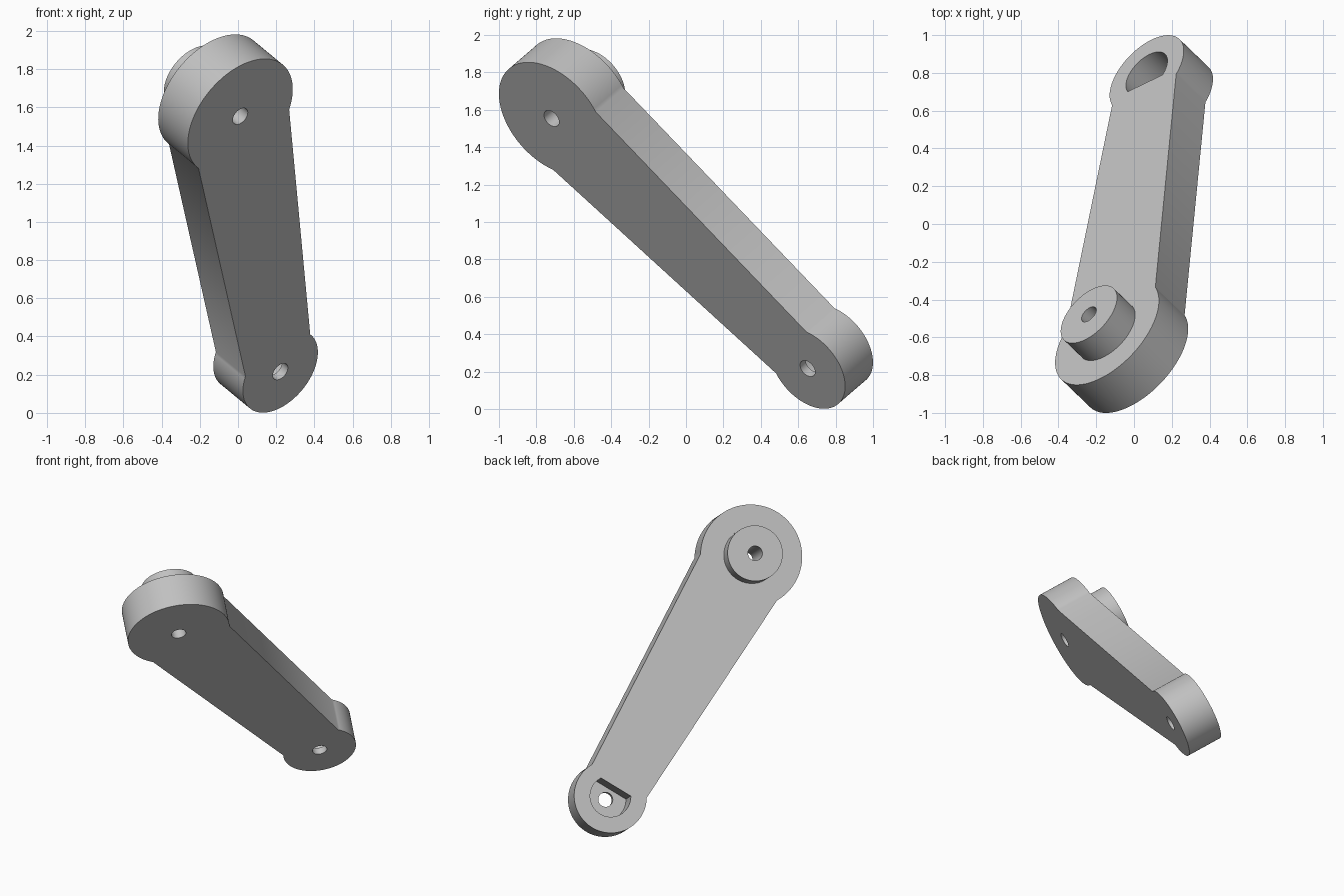
import bpy, bmesh
from math import sin, cos, acos, asin, atan2, pi, radians
from mathutils import Vector, Matrix

cube = bpy.data.objects.get("Cube")
if cube:
    bpy.data.objects.remove(cube, do_unlink=True)

# Key sizes
BIG_R, SMALL_R = 0.35, 0.25
BIG_HALF, SMALL_HALF = 0.305, 0.218      # arm half widths where it meets the ends
THICK, BOSS_R, BOSS_TOP = 0.25, 0.19, 0.405
HOLE_R, POCKET_R, POCKET_FLAT, POCKET_FLOOR = 0.05, 0.14, 0.075, 0.05

# Arm frame: local x runs along the arm, local z is the thickness
big_end = Vector((0.012, -0.719, 1.553))
small_end = Vector((0.222, 0.650, 0.216))
along = small_end - big_end
length = along.length
along.normalize()
normal = Vector((-0.62, 0.596, 0.512))
normal = (normal - along * normal.dot(along)).normalized()
across = normal.cross(along)
frame = Matrix((along, across, normal)).transposed().to_4x4()
frame.translation = big_end

grey = bpy.data.materials.new("plain grey")
grey.use_nodes = True
colour = (0.53, 0.53, 0.53, 1)
grey.diffuse_color = colour
grey.node_tree.nodes["Principled BSDF"].inputs["Base Color"].default_value = colour


def arc(cx, r, start, end, steps):
    """Points on a circle centred on the arm axis."""
    return [(cx + r * cos(start + (end - start) * i / steps),
             r * sin(start + (end - start) * i / steps)) for i in range(steps + 1)]


def prism(name, outline, z0, z1):
    """Extrude a counterclockwise outline between two local heights."""
    bm = bmesh.new()
    face = bm.faces.new([bm.verts.new((x, y, z0)) for x, y in outline])
    top = bmesh.ops.extrude_face_region(bm, geom=[face])["geom"]
    bmesh.ops.translate(bm, vec=(0, 0, z1 - z0),
                        verts=[v for v in top if isinstance(v, bmesh.types.BMVert)])
    bmesh.ops.recalc_face_normals(bm, faces=bm.faces)
    mesh = bpy.data.meshes.new(name)
    bm.to_mesh(mesh)
    bm.free()
    mesh.materials.append(grey)
    obj = bpy.data.objects.new(name, mesh)
    obj.matrix_world = frame
    bpy.context.collection.objects.link(obj)
    return obj


def disc(cx, r, steps):
    return arc(cx, r, 0, 2 * pi, steps)[:-1]


def combine(target, tool, operation):
    """Boolean the tool into the target, then discard the tool."""
    mod = target.modifiers.new(operation, "BOOLEAN")
    mod.operation, mod.solver, mod.object = operation, "EXACT", tool
    tool.hide_render = True
    bpy.context.view_layer.update()
    bpy.context.view_layer.objects.active = target
    bpy.ops.object.modifier_apply(modifier=mod.name)
    bpy.data.objects.remove(tool, do_unlink=True)


# Arm: two round ends joined by a tapering bar
big_a = asin(BIG_HALF / BIG_R)
small_a = pi - asin(SMALL_HALF / SMALL_R)
outline = arc(0, BIG_R, big_a, 2 * pi - big_a, 72) + arc(length, SMALL_R, -small_a, small_a, 72)
arm = prism("crank_arm", outline, 0, THICK)

# Boss on the large end
combine(arm, prism("boss", disc(0, BOSS_R, 64), THICK - 0.05, BOSS_TOP), "UNION")

# Pocket with one flat side in the small end
flat_a = acos(-POCKET_FLAT / POCKET_R)
pocket = arc(length, POCKET_R, -flat_a, flat_a, 48)
combine(arm, prism("pocket_cutter", pocket, POCKET_FLOOR, THICK + 0.1), "DIFFERENCE")

# Through holes at both ends
for cx in (0, length):
    combine(arm, prism("hole_cutter", disc(cx, HOLE_R, 40), -0.1, BOSS_TOP + 0.1), "DIFFERENCE")

# Smooth round walls, crisp rims
bpy.ops.object.select_all(action="DESELECT")
arm.select_set(True)
bpy.context.view_layer.objects.active = arm
bpy.ops.object.shade_smooth_by_angle(angle=radians(40))
